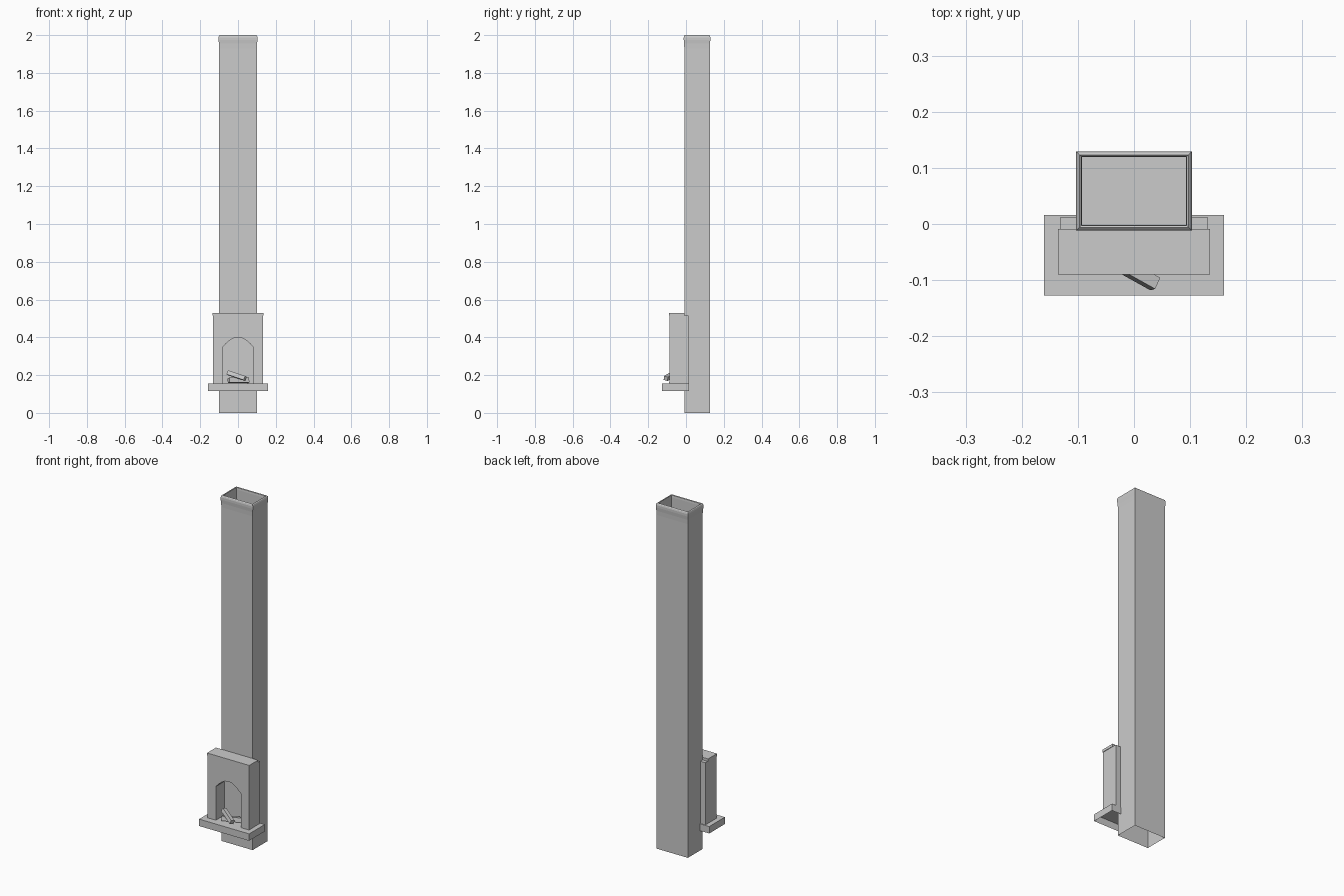
import bpy, bmesh, math
from mathutils import Vector

if "Cube" in bpy.data.objects:
    bpy.data.objects.remove(bpy.data.objects["Cube"])

grey = bpy.data.materials.new("light grey")
grey.diffuse_color = (0.6, 0.6, 0.6, 1)
grey.use_nodes = True
grey.node_tree.nodes["Principled BSDF"].inputs["Base Color"].default_value = grey.diffuse_color


def finish(name, bm, recalc=True):
    if recalc:
        bmesh.ops.recalc_face_normals(bm, faces=bm.faces)
    me = bpy.data.meshes.new(name)
    bm.to_mesh(me)
    bm.free()
    me.materials.append(grey)
    ob = bpy.data.objects.new(name, me)
    bpy.context.collection.objects.link(ob)
    return ob


def box(name, lo, hi, open_bottom=False):
    bm = bmesh.new()
    bmesh.ops.create_cube(bm, size=1)
    for v in bm.verts:
        v.co = [(a + b) / 2 + c * (b - a) for a, b, c in zip(lo, hi, v.co)]
    if open_bottom:
        low = [f for f in bm.faces if f.normal.z < -0.9]
        bmesh.ops.delete(bm, geom=low, context='FACES_ONLY')
    return finish(name, bm)


def prism(name, a, b, r, turn, sides=4):
    """Straight log with a few flat sides, running from a to b."""
    a, b = Vector(a), Vector(b)
    rot = (b - a).to_track_quat('Z', 'Y')
    bm = bmesh.new()
    rings = []
    for p in (a, b):
        rings.append([bm.verts.new(p + rot @ Vector((r * math.cos(t), r * math.sin(t), 0)))
                      for t in (turn + math.tau * i / sides for i in range(sides))])
    for i in range(sides):
        j = (i + 1) % sides
        bm.faces.new((rings[0][i], rings[0][j], rings[1][j], rings[1][i]))
    bm.faces.new(rings[0][::-1])
    bm.faces.new(rings[1])
    return finish(name, bm)


# Chimney: rectangular rings (z, outward offset) up the outside,
# over the flared lip and down into the flue, open underneath
profile = [(0, 0), (1.93, 0), (1.955, 0.001), (1.975, 0.003), (1.988, 0.003),
           (1.996, 0.001), (2.0, -0.003), (1.997, -0.006), (1.985, -0.007), (1.8, -0.007)]
bm = bmesh.new()
rings = []
for z, o in profile:
    x, y0, y1 = 0.1 + o, -0.009 - o, 0.126 + o
    rings.append([bm.verts.new(c) for c in
                  ((-x, y0, z), (x, y0, z), (x, y1, z), (-x, y1, z))])
for lower, upper in zip(rings, rings[1:]):
    for i in range(4):
        j = (i + 1) % 4
        bm.faces.new((lower[i], lower[j], upper[j], upper[i]))
bm.faces.new(rings[-1])
finish("chimney", bm, recalc=False)

# Fireplace surround: front outline with an arched opening, extruded back
half_arch = [(0.08, 0.155), (0.08, 0.35), (0.063, 0.368), (0.044, 0.384), (0.023, 0.396)]
outline = [(-0.132, 0.155), (-0.132, 0.515), (0.132, 0.515), (0.132, 0.155)]
outline += half_arch + [(0, 0.4)] + [(-x, z) for x, z in reversed(half_arch)]
bm = bmesh.new()
face = bm.faces.new([bm.verts.new((x, -0.088, z)) for x, z in outline])
ext = bmesh.ops.extrude_face_region(bm, geom=[face], use_keep_orig=True)
for v in ext["geom"]:
    if isinstance(v, bmesh.types.BMVert):
        v.co.y = 0.012
finish("fireplace_surround", bm)

# Mantel and hearth slabs
box("mantel", (-0.135, -0.09, 0.515), (0.135, -0.009, 0.53))
box("hearth", (-0.16, -0.127, 0.115), (0.16, 0.016, 0.155), open_bottom=True)

# Crossed logs
prism("front_log", (-0.052, -0.057, 0.212), (0.038, -0.107, 0.182), 0.016, 0.5)
prism("back_log", (-0.05, -0.075, 0.172), (0.055, -0.035, 0.172), 0.018, 0.6)
